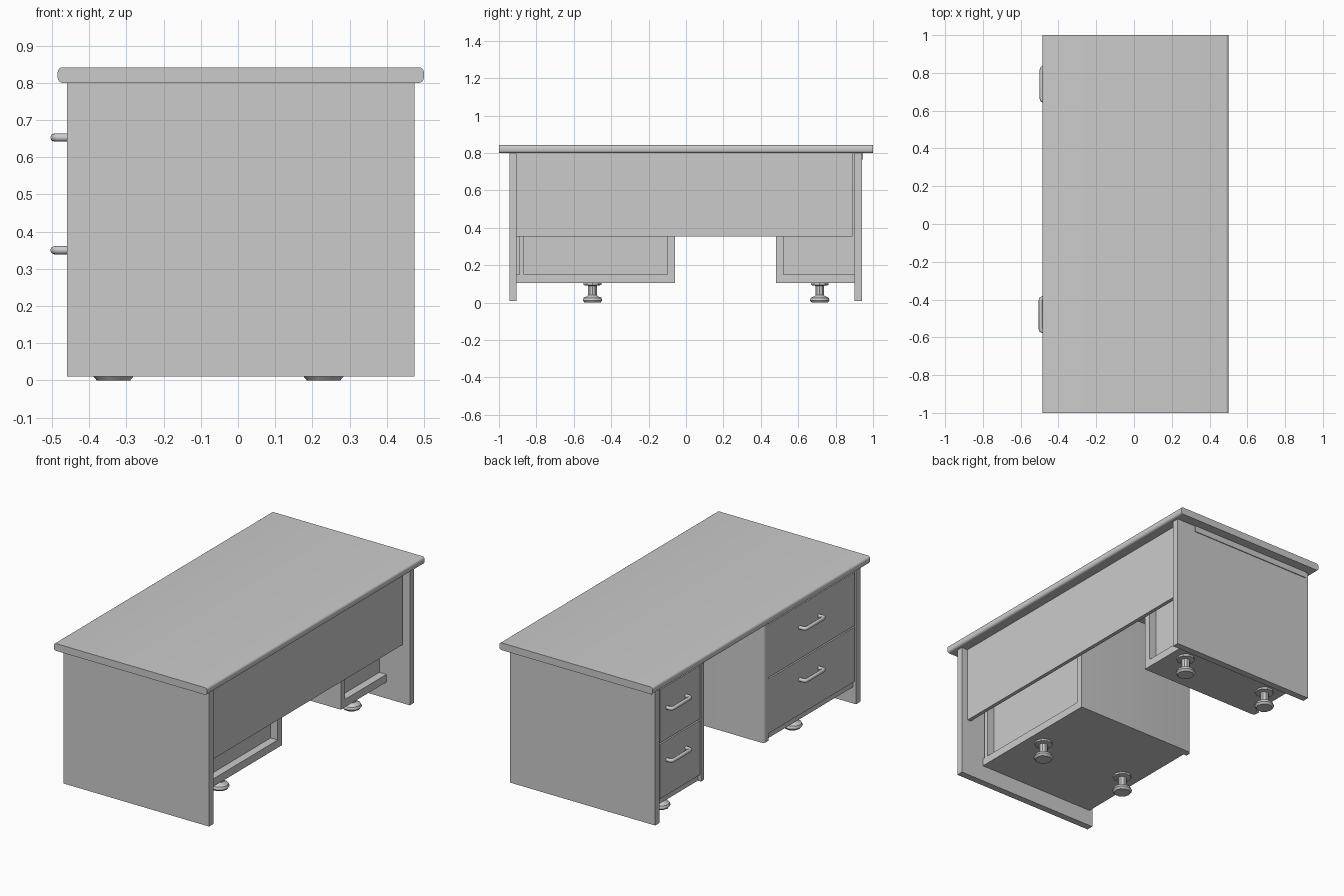
import bpy, bmesh, math
from mathutils import Vector

cube = bpy.data.objects.get("Cube")
if cube:
    bpy.data.objects.remove(cube, do_unlink=True)

grey = bpy.data.materials.new("plain grey")
grey.use_nodes = True
grey.diffuse_color = (0.6, 0.6, 0.6, 1)
grey.node_tree.nodes["Principled BSDF"].inputs["Base Color"].default_value = (0.6, 0.6, 0.6, 1)


def add_mesh(name, bm, smooth=False):
    mesh = bpy.data.meshes.new(name)
    bmesh.ops.recalc_face_normals(bm, faces=bm.faces)
    bm.to_mesh(mesh)
    bm.free()
    mesh.materials.append(grey)
    ob = bpy.data.objects.new(name, mesh)
    bpy.context.collection.objects.link(ob)
    if smooth:
        bpy.ops.object.select_all(action='DESELECT')
        ob.select_set(True)
        bpy.context.view_layer.objects.active = ob
        bpy.ops.object.shade_smooth_by_angle(angle=math.radians(35))
    return ob


def box(name, xs, ys, zs, bevel=0, pick=None):
    """Box from ranges; edges chosen by pick(direction, midpoint) are rounded."""
    bm = bmesh.new()
    bmesh.ops.create_cube(bm, size=1)
    for v in bm.verts:
        v.co = Vector([r[0] if c < 0 else r[1] for c, r in zip(v.co, (xs, ys, zs))])
    if bevel:
        edges = [e for e in bm.edges
                 if pick((e.verts[1].co - e.verts[0].co).normalized(),
                         (e.verts[0].co + e.verts[1].co) / 2)]
        bmesh.ops.bevel(bm, geom=edges, offset=bevel, segments=4, profile=0.5, affect='EDGES')
    return add_mesh(name, bm, smooth=bool(bevel))


def foot(name, x, y):
    """Levelling foot: spun profile of base, stem and flange."""
    bm = bmesh.new()
    profile = [(0, 0), (0.045, 0), (0.055, 0.012), (0.05, 0.026), (0.028, 0.036),
               (0.024, 0.04), (0.024, 0.09), (0.05, 0.094), (0.05, 0.106), (0, 0.106)]
    vs = [bm.verts.new((x + r, y, z)) for r, z in profile]
    es = [bm.edges.new(p) for p in zip(vs, vs[1:])]
    bmesh.ops.spin(bm, geom=vs + es, cent=(x, y, 0), axis=(0, 0, 1),
                   angle=math.tau, steps=10)
    bmesh.ops.remove_doubles(bm, verts=bm.verts, dist=0.0005)
    add_mesh(name, bm, smooth=True)


def handle(name, y, z, front, tip):
    """Bent bar pull, drawn as a bevelled curve."""
    curve = bpy.data.curves.new(name, 'CURVE')
    curve.dimensions = '3D'
    curve.bevel_depth = 0.011
    curve.bevel_resolution = 2
    half, x = 0.088, tip + 0.011
    path = [(front, -half), (x + 0.012, -half), (x + 0.003, -half + 0.004), (x, -half + 0.014)]
    path += [(px, -py) for px, py in reversed(path)]
    spline = curve.splines.new('POLY')
    spline.points.add(len(path) - 1)
    for p, (px, py) in zip(spline.points, path):
        p.co = (px, y + py, z, 1)
    spline.use_smooth = True
    curve.materials.append(grey)
    ob = bpy.data.objects.new(name, curve)
    bpy.context.collection.objects.link(ob)
    bpy.ops.object.select_all(action='DESELECT')
    ob.select_set(True)
    bpy.context.view_layer.objects.active = ob
    bpy.ops.object.convert(target='MESH')


# Worktop with rounded long edges
box("worktop", (-0.485, 0.5), (-1, 1), (0.8, 0.842), 0.014,
    lambda d, m: abs(d.y) > 0.9)

# End panels, modesty panel and thin rail
box("right_end_panel", (-0.46, 0.475), (-0.945, -0.905), (0.01, 0.8))
box("left_end_panel", (-0.46, 0.475), (0.9, 0.94), (0.01, 0.8))
box("modesty_panel", (0.413, 0.435), (-0.905, 0.89), (0.355, 0.8))
box("end_rail", (-0.44, 0.35), (0.94, 0.945), (0.765, 0.8))

# Pedestals: name, outer y, inner y, foot y, handle y, handle tip x
pedestals = [("wide", -0.905, -0.06, -0.5, -0.48, -0.505),
             ("narrow", 0.9, 0.48, 0.715, 0.74, -0.5)]
BACK = 0.325
for name, outer, inner, foot_y, pull_y, tip in pedestals:
    s = 1 if inner > outer else -1
    wall = inner - s * 0.04

    def span(a, b):
        return (min(a, b), max(a, b))

    # Carcass with a recessed back
    box(name + "_inner_wall", (-0.46, BACK), span(wall, inner), (0.105, 0.8), 0.018,
        lambda d, m: abs(d.z) > 0.9 and m.x < 0 and abs(m.y - inner) < 0.001)
    box(name + "_floor", (-0.44, BACK), span(outer, wall), (0.105, 0.15))
    box(name + "_back", (0.26, 0.28), span(outer, wall), (0.15, 0.8))
    if name == "wide":
        box("wide_outer_wall", (-0.43, BACK), (-0.89, -0.865), (0.15, 0.8))

    # Drawer fronts and pulls
    for label, z0, z1, pull_z in (("lower", 0.145, 0.462, 0.35), ("upper", 0.47, 0.78, 0.653)):
        box(f"{name}_{label}_drawer", (-0.457, -0.43),
            span(outer + s * 0.008, wall - s * 0.003), (z0, z1))
        box(f"{name}_{label}_drawer_body", (-0.43, 0.26),
            span(outer + s * 0.03, wall - s * 0.01), (z0 + 0.015, z1 - 0.02))
        handle(f"{name}_{label}_handle", pull_y, pull_z, -0.45, tip)

    # Levelling feet
    for end, x in (("front", -0.335), ("back", 0.23)):
        foot(f"{name}_{end}_foot", x, foot_y)
